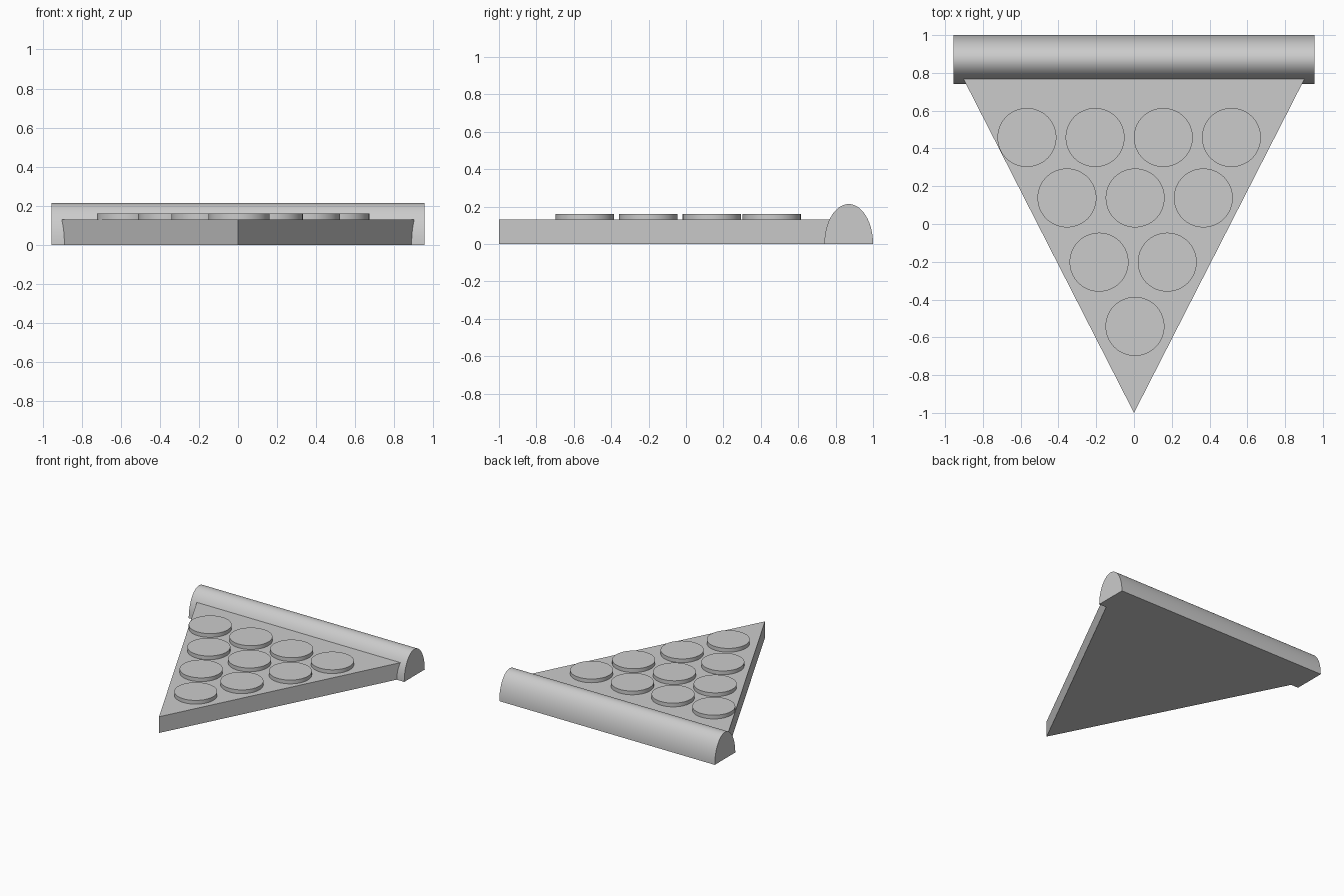
import bpy
import math

if "Cube" in bpy.data.objects:
    bpy.data.objects.remove(bpy.data.objects["Cube"])

SLAB_TOP = 0.13


def make_object(name, verts, faces):
    mesh = bpy.data.meshes.new(name)
    mesh.from_pydata(verts, [], faces)
    obj = bpy.data.objects.new(name, mesh)
    bpy.context.collection.objects.link(obj)
    return obj


def loft(name, first, second):
    """Closed solid between two matching outlines."""
    n = len(first)
    sides = [(i, (i + 1) % n, n + (i + 1) % n, n + i) for i in range(n)]
    faces = [tuple(reversed(range(n))), tuple(range(n, 2 * n))] + sides
    return make_object(name, first + second, faces)


def smooth(obj):
    bpy.ops.object.select_all(action='DESELECT')
    obj.select_set(True)
    bpy.context.view_layer.objects.active = obj
    bpy.ops.object.shade_smooth_by_angle(angle=math.radians(35))


# Wedge slab: its back face leans into the crust, so the undersides meet
def wedge_outline(back_y, z):
    half = (back_y + 1) * 0.955 / 1.87
    return [(0, -1, z), (half, back_y, z), (-half, back_y, z)]


loft("slice_base", wedge_outline(0.74, 0), wedge_outline(0.80, SLAB_TOP))

# Rolled crust: half-ellipse profile extruded along x
STEPS = 32
profile = [(0.87 + 0.13 * math.cos(math.pi * i / STEPS),
            0.213 * math.sin(math.pi * i / STEPS)) for i in range(STEPS + 1)]
crust = loft("crust", [(-0.955, y, z) for y, z in profile],
             [(0.955, y, z) for y, z in profile])
smooth(crust)

# Round toppings: rows of 4, 3, 2 and 1 discs, slightly sunk into the slab
BOTTOM, TOP = SLAB_TOP - 0.003, 0.16
for row, (count, start_x, y) in enumerate([(4, -0.567, 0.458), (3, -0.355, 0.138),
                                           (2, -0.185, -0.202), (1, 0.005, -0.542)]):
    for col in range(count):
        bpy.ops.mesh.primitive_cylinder_add(
            vertices=64, radius=0.156, depth=TOP - BOTTOM,
            location=(start_x + 0.361 * col, y, (BOTTOM + TOP) / 2))
        disc = bpy.context.object
        disc.name = f"topping_{row + 1}_{col + 1}"
        smooth(disc)
